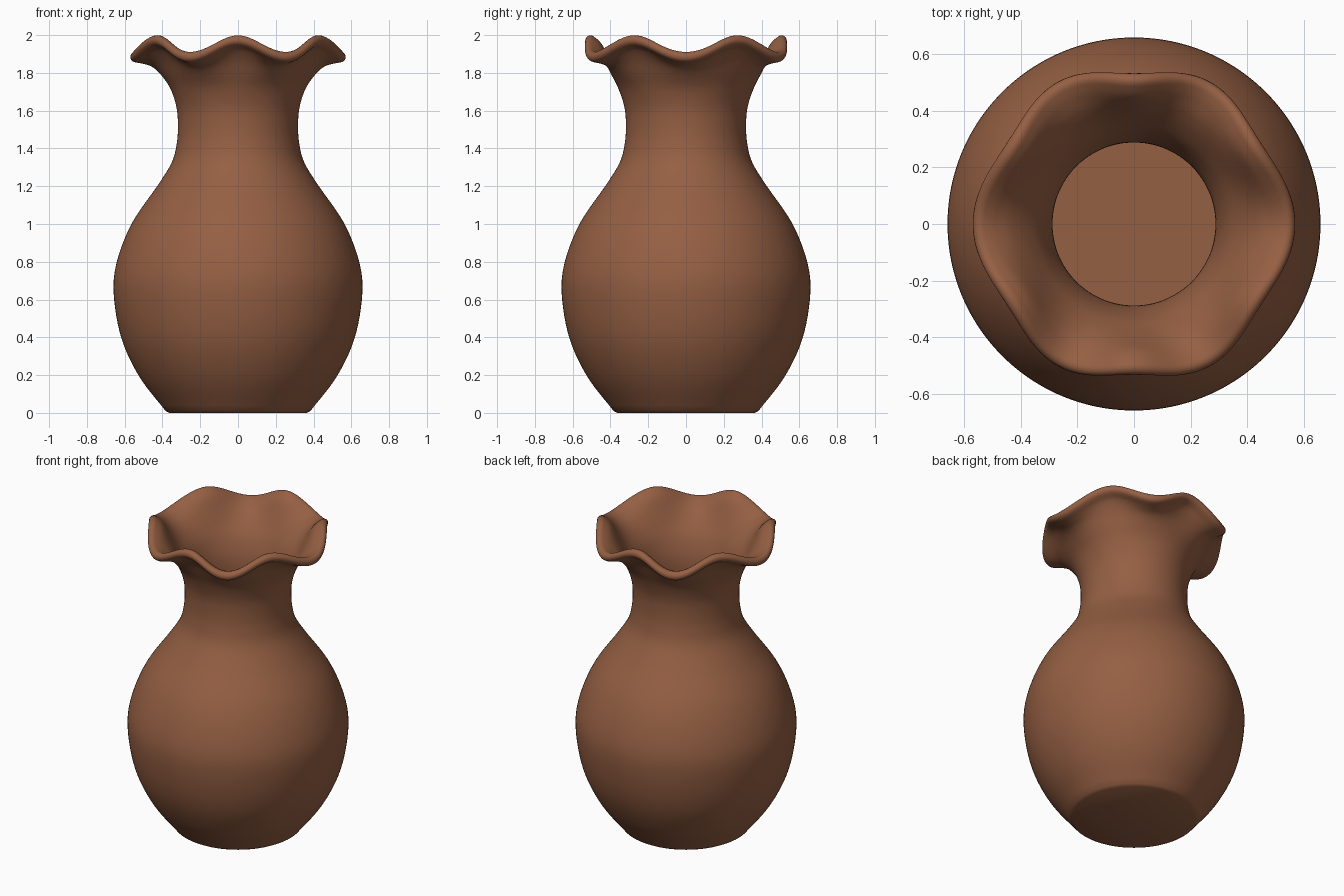
import bpy, bmesh, math
from mathutils import Vector

if "Cube" in bpy.data.objects:
    bpy.data.objects.remove(bpy.data.objects["Cube"])

SEG = 192      # divisions around
SUB = 6        # samples per profile span

# Wall centreline (radius, height): shared body, then ruffle troughs and crests
BODY = [(.372, .02), (.51, .2), (.603, .4), (.643, .63), (.626, .8), (.547, 1.0),
        (.41, 1.2), (.337, 1.32), (.310, 1.42), (.303, 1.52), (.311, 1.62), (.343, 1.72)]
TROUGH = [(.393, 1.795), (.445, 1.845), (.497, 1.87), (.543, 1.884)]
CREST = [(.383, 1.80), (.425, 1.88), (.465, 1.94), (.506, 1.972)]


def spline(pts):
    """Catmull-Rom curve through the points."""
    p = [Vector(q) for q in pts]
    p = [2 * p[0] - p[1]] + p + [2 * p[-1] - p[-2]]
    out = []
    for i in range(1, len(p) - 2):
        a, b, c, d = p[i - 1:i + 3]
        for k in range(SUB):
            t = k / SUB
            out.append(0.5 * (2 * b + (c - a) * t + (2 * a - 5 * b + 4 * c - d) * t * t
                              + (3 * b - a - 3 * c + d) * t ** 3))
    return out + [p[-2]]


def section(theta):
    """Closed wall section at one angle: outside, rounded lip, inside."""
    c = 0.5 + 0.5 * math.cos(6 * theta - 0.3 * math.sin(2 * theta))
    rim = [Vector(a) * c + Vector(b) * (1 - c) for a, b in zip(TROUGH, CREST)]
    line = spline(BODY + rim)
    n = len(line)
    outer, inner = [], []
    for i, q in enumerate(line):
        tan = (line[min(i + 1, n - 1)] - line[max(i - 1, 0)]).normalized()
        nor = Vector((tan.y, -tan.x))
        s = max(0.0, (i - (n - 16)) / 15)
        half = .015 + .012 * s * s * (3 - 2 * s)
        outer.append(q + nor * half)
        inner.append(q - nor * half)
    cap = [line[-1] + nor * half * math.cos(a) + tan * half * math.sin(a)
           for a in (math.pi * k / 8 for k in range(1, 8))]
    return [Vector((.365, 0))] + outer + cap + inner[::-1]


# Vase: sweep the section around z and close the foot and the floor
bm = bmesh.new()
cols = []
for j in range(SEG):
    th = 2 * math.pi * j / SEG
    cols.append([bm.verts.new((p.x * math.cos(th), p.x * math.sin(th), p.y))
                 for p in section(th)])
for j in range(SEG):
    a, b = cols[j], cols[(j + 1) % SEG]
    for i in range(len(a) - 1):
        bm.faces.new((a[i], b[i], b[i + 1], a[i + 1]))
bm.faces.new([c[0] for c in reversed(cols)])
bm.faces.new([c[-1] for c in cols])
bmesh.ops.recalc_face_normals(bm, faces=bm.faces)

mesh = bpy.data.meshes.new("vase")
bm.to_mesh(mesh)
bm.free()
vase = bpy.data.objects.new("vase", mesh)
bpy.context.collection.objects.link(vase)

clay = bpy.data.materials.new("brown_clay")
clay.diffuse_color = (.30, .115, .056, 1)
clay.use_nodes = True
clay.node_tree.nodes["Principled BSDF"].inputs["Base Color"].default_value = clay.diffuse_color
mesh.materials.append(clay)

bpy.context.view_layer.objects.active = vase
vase.select_set(True)
bpy.ops.object.shade_smooth_by_angle(angle=math.radians(35))
